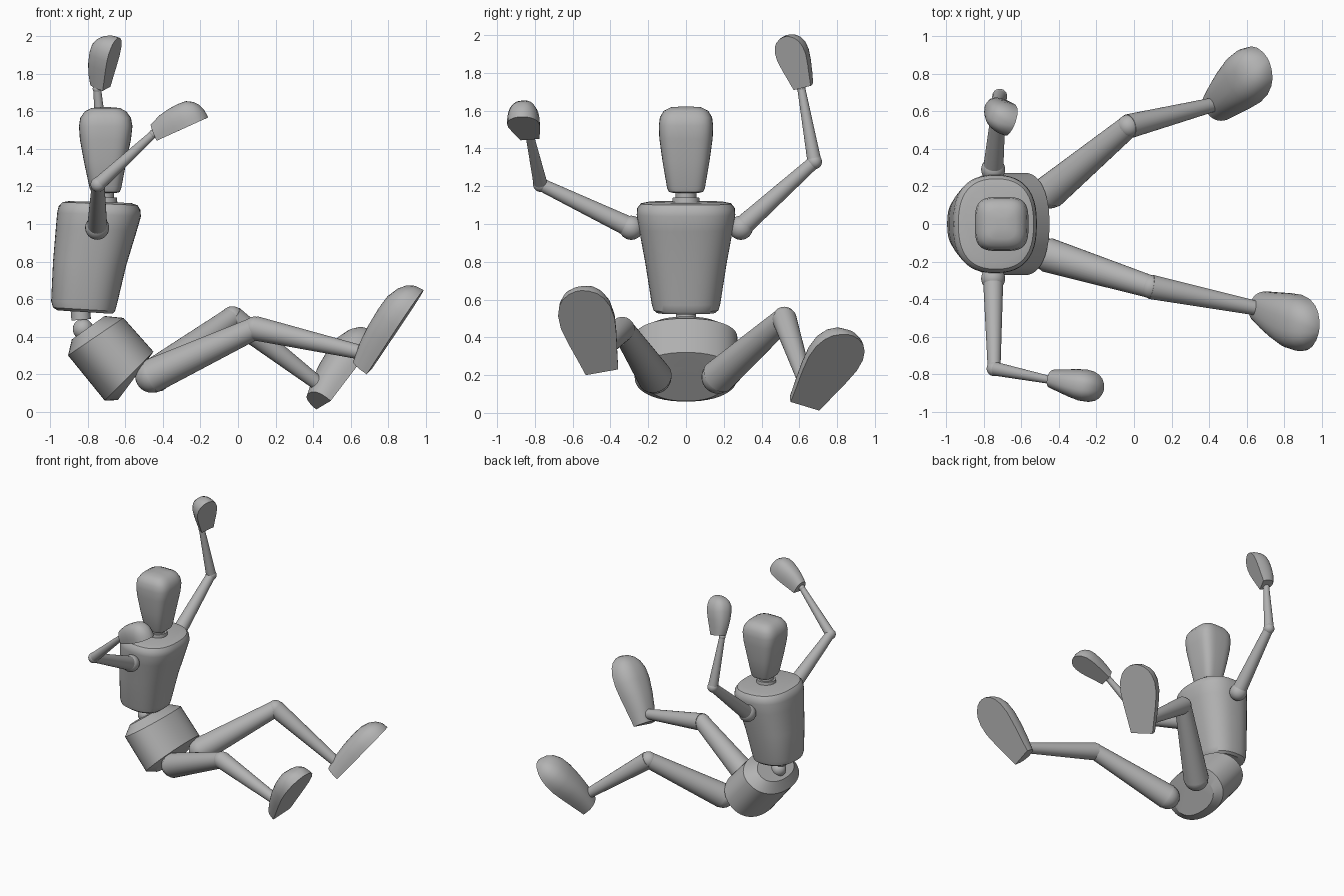
import bpy, bmesh, math
from mathutils import Vector

cube = bpy.data.objects.get("Cube")
if cube:
    bpy.data.objects.remove(cube, do_unlink=True)

grey = bpy.data.materials.new("plain grey")
grey.use_nodes = True
colour = (0.45, 0.45, 0.45, 1)
grey.diffuse_color = colour
grey.node_tree.nodes["Principled BSDF"].inputs["Base Color"].default_value = colour


def finish(name, bm, angle=35):
    bmesh.ops.recalc_face_normals(bm, faces=bm.faces)
    mesh = bpy.data.meshes.new(name)
    bm.to_mesh(mesh)
    bm.free()
    obj = bpy.data.objects.new(name, mesh)
    bpy.context.collection.objects.link(obj)
    mesh.materials.append(grey)
    bpy.ops.object.select_all(action="DESELECT")
    obj.select_set(True)
    bpy.context.view_layer.objects.active = obj
    bpy.ops.object.shade_smooth_by_angle(angle=math.radians(angle))
    return obj


def skin(name, loops, angle=35):
    """Bridge closed point loops and cap both ends."""
    bm = bmesh.new()
    rows = [[bm.verts.new(p) for p in loop] for loop in loops]
    n = len(rows[0])
    for a, b in zip(rows, rows[1:]):
        for i in range(n):
            j = (i + 1) % n
            bm.faces.new((a[i], a[j], b[j], b[i]))
    bm.faces.new(rows[0])
    bm.faces.new(rows[-1])
    return finish(name, bm, angle)


def rounded(t, power):
    """Point on a unit superellipse."""
    c, s = math.cos(t), math.sin(t)
    return (math.copysign(abs(c) ** (2 / power), c),
            math.copysign(abs(s) ** (2 / power), s))


def body(name, rings, power, angle=35, n=48):
    """Each ring: back x, back z, front x, front z, half width in y."""
    loops = []
    for bx, bz, fx, fz, w in rings:
        loop = []
        for i in range(n):
            c, s = rounded(2 * math.pi * i / n, power)
            u = (1 + c) / 2
            loop.append((bx + (fx - bx) * u, w * s, bz + (fz - bz) * u))
        loops.append(loop)
    return skin(name, loops, angle)


def rod(name, start, end, r1, r2, n=32):
    a, b = Vector(start), Vector(end)
    turn = (b - a).to_track_quat("Z", "Y")
    loops = []
    for p, r in ((a, r1), (b, r2)):
        loops.append([p + turn @ Vector((r * math.cos(2 * math.pi * i / n),
                                         r * math.sin(2 * math.pi * i / n), 0))
                      for i in range(n)])
    return skin(name, loops)


def ball(name, centre, r):
    bm = bmesh.new()
    bmesh.ops.create_uvsphere(bm, u_segments=24, v_segments=16, radius=r)
    bmesh.ops.translate(bm, verts=bm.verts, vec=Vector(centre))
    return finish(name, bm)


def paddle(name, base, tip, facing, width, height, n=20):
    """Hand or foot: flat on the facing side, domed on the other."""
    base, axis = Vector(base), Vector(tip) - Vector(base)
    out = Vector(facing)
    out = (out - axis * out.dot(axis) / axis.length_squared).normalized()
    side = axis.normalized().cross(out)
    # length, half width and height along the part
    outline = [(0, .6, .7), (.2, .74, .88), (.4, .89, .97), (.6, 1, 1),
               (.75, .97, .97), (.86, .83, .83), (.93, .64, .65),
               (.98, .36, .4), (1, .1, .1)]
    loops = []
    for t, w, h in outline:
        loop = []
        for i in range(n + 1):
            c, s = rounded(math.pi * i / n, 2.5)
            loop.append(base + axis * t + side * (c * w * width) - out * (s * h * height))
        loops.append(loop)
    return skin(name, loops, 40)


# Torso, head and neck
body("torso", [(-.91, .54, -.72, .525, .11), (-.96, .54, -.67, .522, .155),
               (-.985, .555, -.655, .535, .173), (-.995, .59, -.645, .57, .182),
               (-.985, .8, -.595, .78, .215), (-.97, .98, -.54, .96, .248),
               (-.963, 1.06, -.517, 1.04, .261), (-.955, 1.095, -.52, 1.075, .258),
               (-.935, 1.116, -.535, 1.1, .24), (-.9, 1.122, -.57, 1.112, .2)], 2.5)
body("head", [(-.76, 1.165, -.65, 1.165, .07), (-.78, 1.17, -.63, 1.17, .09),
              (-.79, 1.19, -.622, 1.19, .1), (-.82, 1.33, -.595, 1.33, .124),
              (-.842, 1.45, -.57, 1.45, .141), (-.847, 1.52, -.562, 1.52, .144),
              (-.84, 1.565, -.57, 1.565, .138), (-.815, 1.6, -.595, 1.6, .117),
              (-.78, 1.618, -.63, 1.618, .08), (-.73, 1.622, -.68, 1.622, .025)], 3.5)
rod("neck_base", (-.715, 0, 1.09), (-.715, 0, 1.14), .075, .07)
rod("neck", (-.715, 0, 1.13), (-.715, 0, 1.18), .055, .055)

# Waist joint and tilted barrel pelvis
rod("waist", (-.84, 0, .55), (-.835, 0, .49), .052, .052)
ball("waist_ball", (-.825, 0, .44), .055)
body("pelvis", [(-.885, .385, -.71, .51, .19), (-.905, .3, -.61, .5, .272),
                (-.71, .06, -.45, .32, .272), (-.64, .062, -.5, .25, .2)], 2.2, 20)

# Arms: shoulder, elbow, wrist, hand tip, palm direction
arms = {
    "left": ((-.75, .29, .98), (-.715, .68, 1.33), (-.75, .61, 1.72),
             (-.7, .615, 1.72), (-.64, .52, 1.99), (.9, -.35, -.25)),
    "right": ((-.75, -.29, .98), (-.745, -.77, 1.21), (-.45, -.83, 1.48),
              (-.425, -.825, 1.447), (-.16, -.88, 1.567), (.41, 0, -.91)),
}
for side, (shoulder, elbow, wrist, palm, tip, facing) in arms.items():
    ball(side + "_shoulder", shoulder, .064)
    rod(side + "_upper_arm", shoulder, elbow, .054, .034)
    ball(side + "_elbow", elbow, .04)
    rod(side + "_forearm", elbow, wrist, .037, .021)
    ball(side + "_wrist", wrist, .024)
    paddle(side + "_hand", palm, tip, facing, .085, .132)

# Legs: hip, knee, ankle, sole heel, sole tip, sole direction
legs = {
    "left": ((-.45, .17, .19), (-.03, .52, .5), (.42, .635, .155),
             (.455, .63, .035), (.715, .875, .41), (.75, .19, -.63)),
    "right": ((-.46, -.165, .19), (.09, -.335, .445), (.66, -.45, .315),
              (.7, -.445, .215), (.985, -.57, .645), (.83, -.04, -.56)),
}
for side, (hip, knee, ankle, heel, tip, facing) in legs.items():
    ball(side + "_hip", hip, .088)
    rod(side + "_thigh", hip, knee, .092, .06)
    ball(side + "_knee", knee, .062)
    rod(side + "_calf", knee, ankle, .065, .038)
    ball(side + "_ankle", ankle, .04)
    paddle(side + "_foot", heel, tip, facing, .147, .145)
